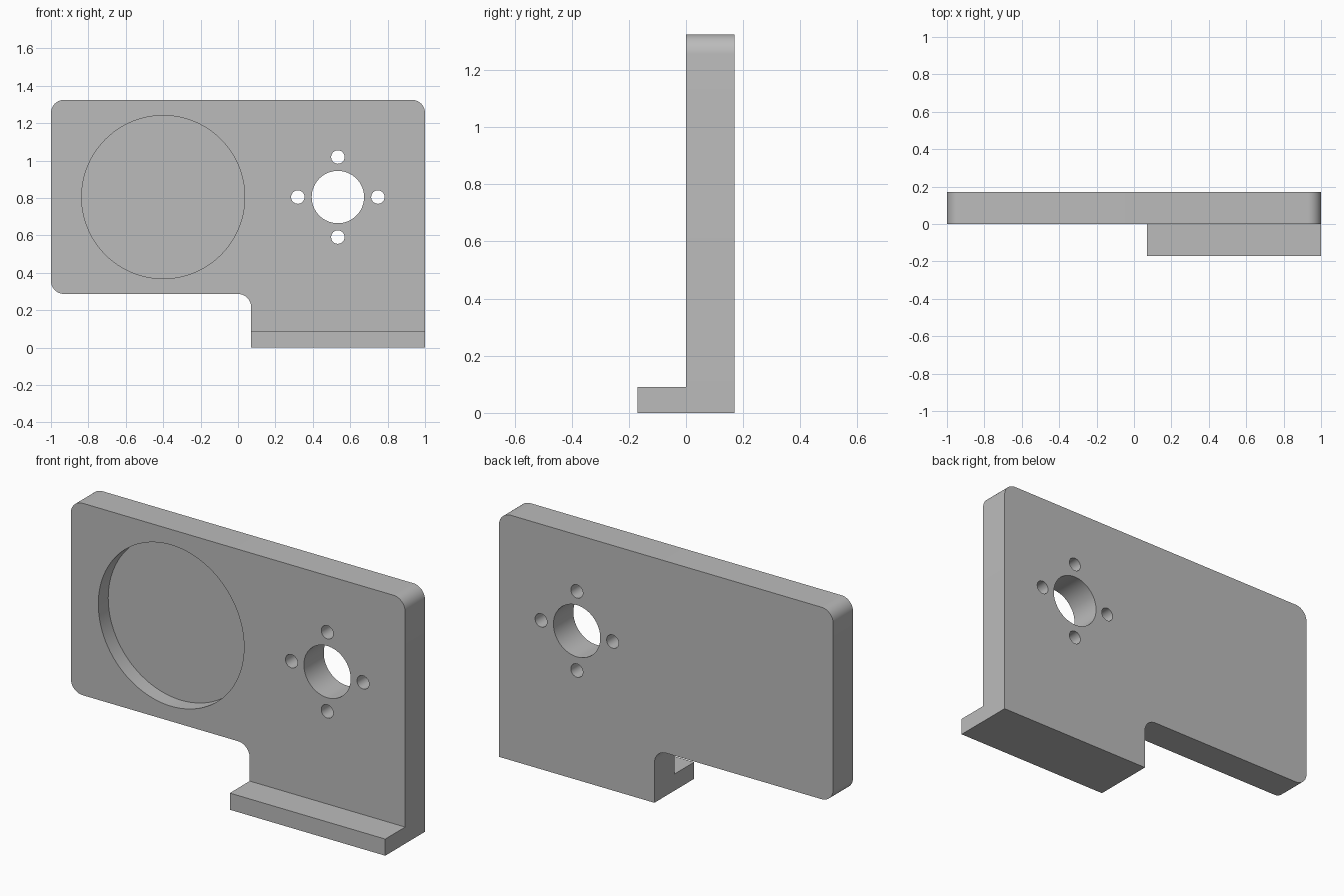
import bpy
import bmesh
from math import sin, cos, pi, radians

if "Cube" in bpy.data.objects:
    bpy.data.objects.remove(bpy.data.objects["Cube"])

FRONT, BACK, FOOT_FRONT = 0.0, 0.17, -0.17
TOP, ARM_BOTTOM, NOTCH_X, RADIUS = 1.325, 0.287, 0.07, 0.07
HOLE_Z = 0.805

grey = bpy.data.materials.new("plain grey")
grey.use_nodes = True
colour = (0.5, 0.5, 0.5, 1)
grey.diffuse_color = colour
grey.node_tree.nodes["Principled BSDF"].inputs["Base Color"].default_value = colour


def arc(cx, cz, r, start, end, steps):
    """Points along an arc in the x-z plane, angles in degrees."""
    angles = [radians(start + (end - start) * i / steps) for i in range(steps + 1)]
    return [(cx + r * cos(a), cz + r * sin(a)) for a in angles]


def prism(name, outline, y0, y1):
    """Extrude an x-z outline from y0 to y1."""
    bm = bmesh.new()
    face = bm.faces.new([bm.verts.new((x, y0, z)) for x, z in outline])
    new = bmesh.ops.extrude_face_region(bm, geom=[face])["geom"]
    verts = [v for v in new if isinstance(v, bmesh.types.BMVert)]
    bmesh.ops.translate(bm, verts=verts, vec=(0, y1 - y0, 0))
    bmesh.ops.recalc_face_normals(bm, faces=bm.faces[:])
    mesh = bpy.data.meshes.new(name)
    bm.to_mesh(mesh)
    bm.free()
    mesh.materials.append(grey)
    obj = bpy.data.objects.new(name, mesh)
    bpy.context.collection.objects.link(obj)
    return obj


def combine(target, other, operation):
    """Apply a boolean to target, then discard the helper."""
    bpy.context.view_layer.objects.active = target
    mod = target.modifiers.new(operation, "BOOLEAN")
    mod.operation, mod.solver, mod.object = operation, "EXACT", other
    bpy.ops.object.modifier_apply(modifier=mod.name)
    bpy.data.objects.remove(other)


def drill(x, z, r, y0, y1, sides):
    circle = arc(x, z, r, 0, 360, sides)[:-1]
    combine(bracket, prism("hole_cutter", circle, y0, y1), "DIFFERENCE")


# Upright plate with rounded corners and a filleted notch
in_x, in_top = 1 - RADIUS, TOP - RADIUS
outline = [(NOTCH_X, 0), (1, 0)]
outline += arc(in_x, in_top, RADIUS, 0, 90, 10)
outline += arc(-in_x, in_top, RADIUS, 90, 180, 10)
outline += arc(-in_x, ARM_BOTTOM + RADIUS, RADIUS, 180, 270, 10)
outline += arc(NOTCH_X - RADIUS, ARM_BOTTOM - RADIUS, RADIUS, 90, 0, 10)
bracket = prism("bracket_plate", outline, FRONT, BACK)

# Foot ledge at the front
foot = [(NOTCH_X, 0), (1, 0), (1, 0.09), (NOTCH_X, 0.09)]
combine(bracket, prism("foot_ledge", foot, FOOT_FRONT, BACK), "UNION")

# Round blind recess, half the plate deep
drill(-0.4, HOLE_Z, 0.436, FRONT - 0.1, 0.085, 96)

# Central through hole with four screw holes around it
drill(0.534, HOLE_Z, 0.14, FRONT - 0.1, BACK + 0.1, 64)
for i in range(4):
    a = i * pi / 2
    drill(0.534 + 0.214 * cos(a), HOLE_Z + 0.214 * sin(a), 0.036,
          FRONT - 0.1, BACK + 0.1, 32)

# Smooth the curved walls, keep the edges crisp
bpy.ops.object.select_all(action="DESELECT")
bracket.select_set(True)
bpy.context.view_layer.objects.active = bracket
bpy.ops.object.shade_smooth_by_angle(angle=radians(30))
